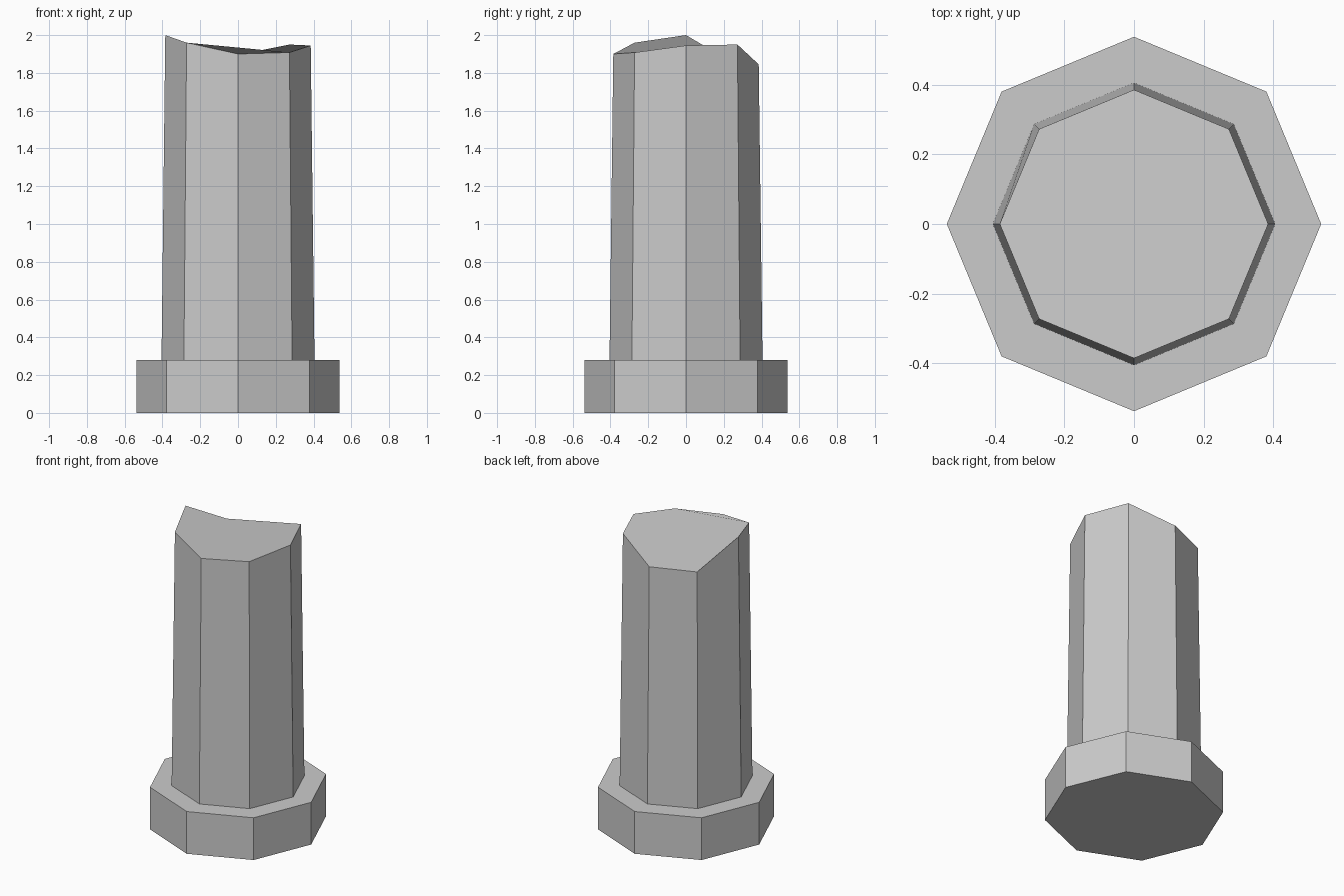
import bpy
import bmesh
from math import cos, sin, tau

cube = bpy.data.objects.get("Cube")
if cube:
    bpy.data.objects.remove(cube, do_unlink=True)

SIDES = 8
BASE_RADIUS = 0.537
BASE_HEIGHT = 0.28
FOOT_RADIUS = 0.405
TOP_RADIUS = 0.385
# Height of each corner of the broken top, counter-clockwise from +x
BROKEN_TOP = [1.945, 1.95, 1.845, 1.84, 2.0, 1.96, 1.90, 1.908]

stone = bpy.data.materials.new("grey stone")
stone.use_nodes = True
grey = (0.6, 0.6, 0.6, 1)
stone.diffuse_color = grey
stone.node_tree.nodes["Principled BSDF"].inputs["Base Color"].default_value = grey


def ring(bm, radius, heights):
    """One octagonal loop of vertices with a height for each corner."""
    return [bm.verts.new((radius * cos(tau * i / SIDES),
                          radius * sin(tau * i / SIDES), z))
            for i, z in enumerate(heights)]


def prism(name, low_radius, low_z, high_radius, high_heights, closed_below):
    """Flat-sided prism between a level lower ring and an upper ring."""
    bm = bmesh.new()
    low = ring(bm, low_radius, [low_z] * SIDES)
    high = ring(bm, high_radius, high_heights)
    for i in range(SIDES):
        j = (i + 1) % SIDES
        bm.faces.new((low[i], low[j], high[j], high[i]))
    bm.faces.new(high)
    if closed_below:
        bm.faces.new(low[::-1])
    mesh = bpy.data.meshes.new(name)
    bm.to_mesh(mesh)
    bm.free()
    mesh.materials.append(stone)
    obj = bpy.data.objects.new(name, mesh)
    bpy.context.collection.objects.link(obj)
    return obj


# Wide plinth and the tapering shaft with its uneven broken top
prism("column_base", BASE_RADIUS, 0, BASE_RADIUS, [BASE_HEIGHT] * SIDES, True)
prism("broken_shaft", FOOT_RADIUS, BASE_HEIGHT, TOP_RADIUS, BROKEN_TOP, False)
